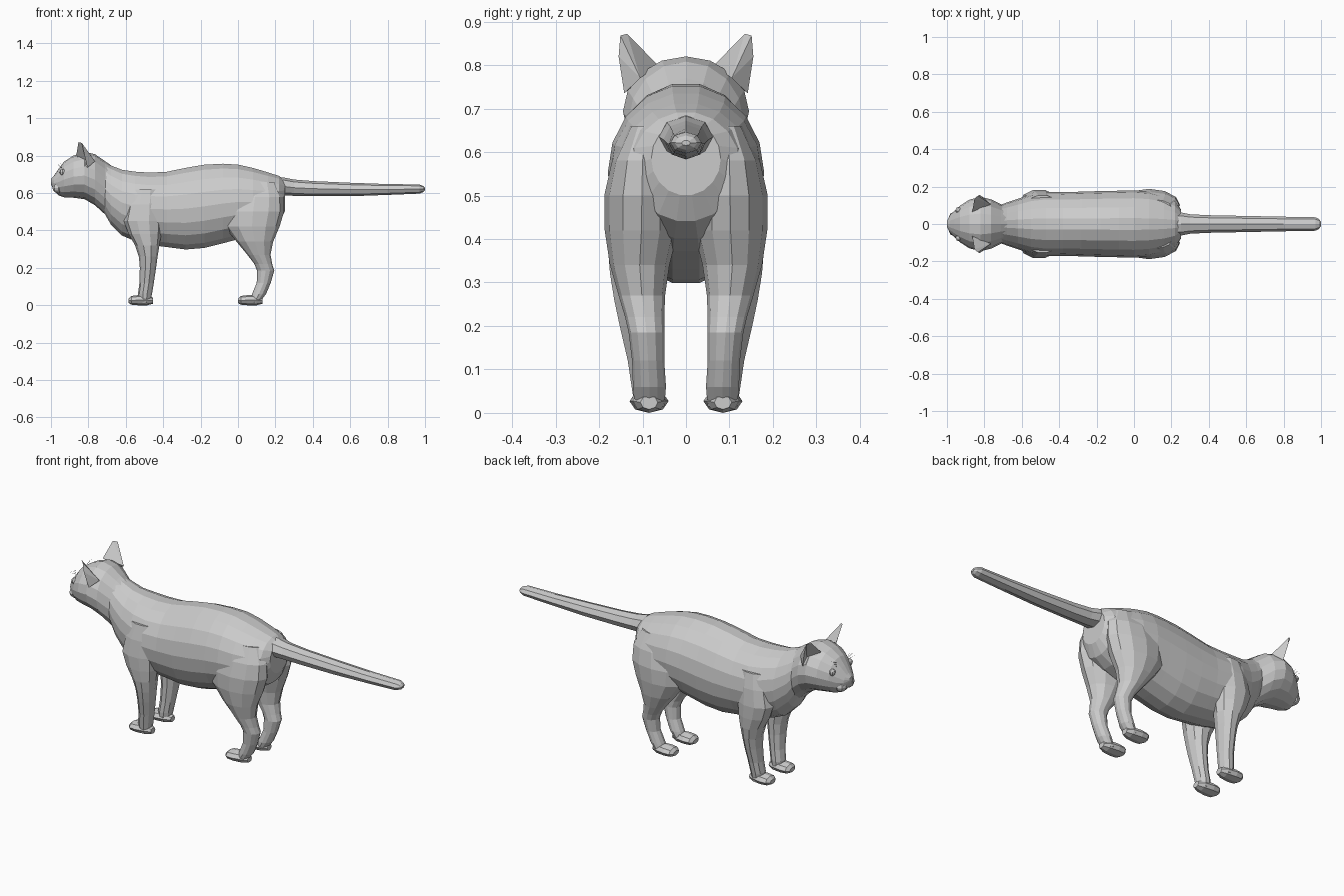
import bpy, bmesh
from math import cos, sin, tau


def finish(name, bm, mirror=False):
    bmesh.ops.recalc_face_normals(bm, faces=bm.faces)
    mesh = bpy.data.meshes.new(name)
    bm.to_mesh(mesh)
    bm.free()
    obj = bpy.data.objects.new(name, mesh)
    bpy.context.collection.objects.link(obj)
    if mirror:
        m = obj.modifiers.new("Mirror", 'MIRROR')
        m.use_axis = (False, True, False)
        m.use_mirror_merge = False
    return obj


def skin(name, rings, mirror=False):
    """Bridge equal rings of points and cap both ends."""
    bm = bmesh.new()
    loops = [[bm.verts.new(p) for p in r] for r in rings]
    n = len(loops[0])
    for a, b in zip(loops, loops[1:]):
        for i in range(n):
            j = (i + 1) % n
            bm.faces.new((a[i], a[j], b[j], b[i]))
    bm.faces.new(loops[0])
    bm.faces.new(loops[-1])
    return finish(name, bm, mirror)


def along_x(name, sections, n, y=0, mirror=False):
    """sections: x, top z, bottom z, half width"""
    rings = []
    for x, top, bot, w in sections:
        c, h = (top + bot) / 2, (top - bot) / 2
        rings.append([(x, y + w * cos(tau * i / n), c + h * sin(tau * i / n))
                      for i in range(n)])
    return skin(name, rings, mirror)


def along_z(name, sections, n):
    """sections: z, front x, back x, inner y, outer y"""
    rings = []
    for z, x0, x1, y0, y1 in sections:
        rings.append([((x0 + x1) / 2 + (x1 - x0) / 2 * cos(tau * i / n),
                       (y0 + y1) / 2 + (y1 - y0) / 2 * sin(tau * i / n), z)
                      for i in range(n)])
    return skin(name, rings, True)


def ball(name, center, size, mirror=False):
    bm = bmesh.new()
    bmesh.ops.create_uvsphere(bm, u_segments=8, v_segments=6, radius=1)
    bmesh.ops.scale(bm, vec=size, verts=bm.verts)
    bmesh.ops.translate(bm, vec=center, verts=bm.verts)
    return finish(name, bm, mirror)


# Torso
along_x("body", [
    (-.78, .77, .58, .07), (-.72, .768, .50, .10), (-.68, .75, .43, .115),
    (-.62, .727, .37, .135), (-.55, .717, .34, .16), (-.47, .712, .32, .172),
    (-.38, .717, .308, .17), (-.28, .738, .295, .173), (-.18, .755, .303, .176),
    (-.08, .76, .328, .178), (0, .755, .35, .18), (.08, .737, .37, .174),
    (.16, .713, .40, .155), (.22, .693, .44, .125), (.25, .67, .50, .08)], 18)

# Head and neck
along_x("head", [
    (-1.0, .675, .645, .016), (-.985, .692, .615, .045), (-.96, .728, .588, .07),
    (-.93, .768, .577, .098), (-.88, .80, .575, .13), (-.82, .82, .567, .145),
    (-.765, .808, .535, .132), (-.71, .77, .485, .105), (-.66, .735, .46, .085)], 16)

# Face details
ball("muzzle", (-.96, .03, .628), (.032, .036, .03), True)
ball("eye", (-.938, .074, .712), (.016, .018, .018), True)
ball("nose", (-.984, 0, .668), (.016, .018, .014))

# Cupped ears
A, T, T2, O, L, B, H = ((-.865, .065, .80), (-.853, .135, .872), (-.835, .151, .868),
                        (-.825, .155, .82), (-.805, .142, .735), (-.765, .105, .77),
                        (-.81, .112, .775))
bm = bmesh.new()
v = {p: bm.verts.new(p) for p in (A, T, T2, O, L, B, H)}
for tri in ((A, T, B), (T, T2, B), (T2, O, B), (O, L, B), (A, T, H),
            (T, T2, H), (T2, O, H), (O, L, H), (L, B, A), (L, A, H)):
    if tri != (L, B, A):
        bm.faces.new([v[p] for p in tri])
finish("ear", bm, True)

# Whiskers
bm = bmesh.new()
for k in range(3):
    z = .735 + .01 * k
    bm.faces.new([bm.verts.new(p) for p in (
        (-.945, .05, z), (-.945, .05, z + .003), (-.965 + .012 * k, .085, z + .02))])
finish("whisker", bm, True)

# Tail with flared root
along_x("tail", [
    (.17, .69, .60, .06), (.25, .682, .588, .062), (.30, .672, .585, .052),
    (.40, .664, .583, .047), (.60, .655, .583, .043), (.80, .648, .59, .039),
    (.97, .646, .597, .036), (.99, .638, .605, .026), (1.0, .627, .615, .01)], 8)

# Front legs and paws
along_z("front_leg", [
    (.62, -.56, -.42, .08, .155), (.54, -.59, -.41, .06, .175),
    (.45, -.61, -.405, .05, .185), (.38, -.585, -.41, .045, .183),
    (.32, -.55, -.42, .045, .178), (.26, -.53, -.43, .048, .168),
    (.20, -.525, -.438, .05, .155), (.12, -.527, -.45, .05, .136),
    (.06, -.535, -.46, .047, .127), (.015, -.53, -.47, .05, .12)], 10)
paw = [(0, .036, .012, .024), (.015, .05, .003, .042), (.05, .054, 0, .045),
       (.10, .055, 0, .037), (.13, .04, .008, .02)]
along_x("front_paw", [(x - .585, t, b, w) for x, t, b, w in paw], 8, .085, True)

# Hind legs and paws
along_z("hind_leg", [
    (.66, .02, .20, .05, .13), (.58, -.06, .243, .03, .17),
    (.50, -.085, .246, .015, .188), (.42, -.072, .222, .018, .187),
    (.34, -.008, .188, .038, .175), (.27, .05, .174, .048, .155),
    (.22, .088, .183, .05, .14), (.185, .102, .194, .05, .132),
    (.12, .10, .175, .05, .124), (.06, .075, .15, .046, .122),
    (.015, .06, .115, .05, .118)], 12)
along_x("hind_paw", [(x, t, b, w) for x, t, b, w in paw], 8, .085, True)
